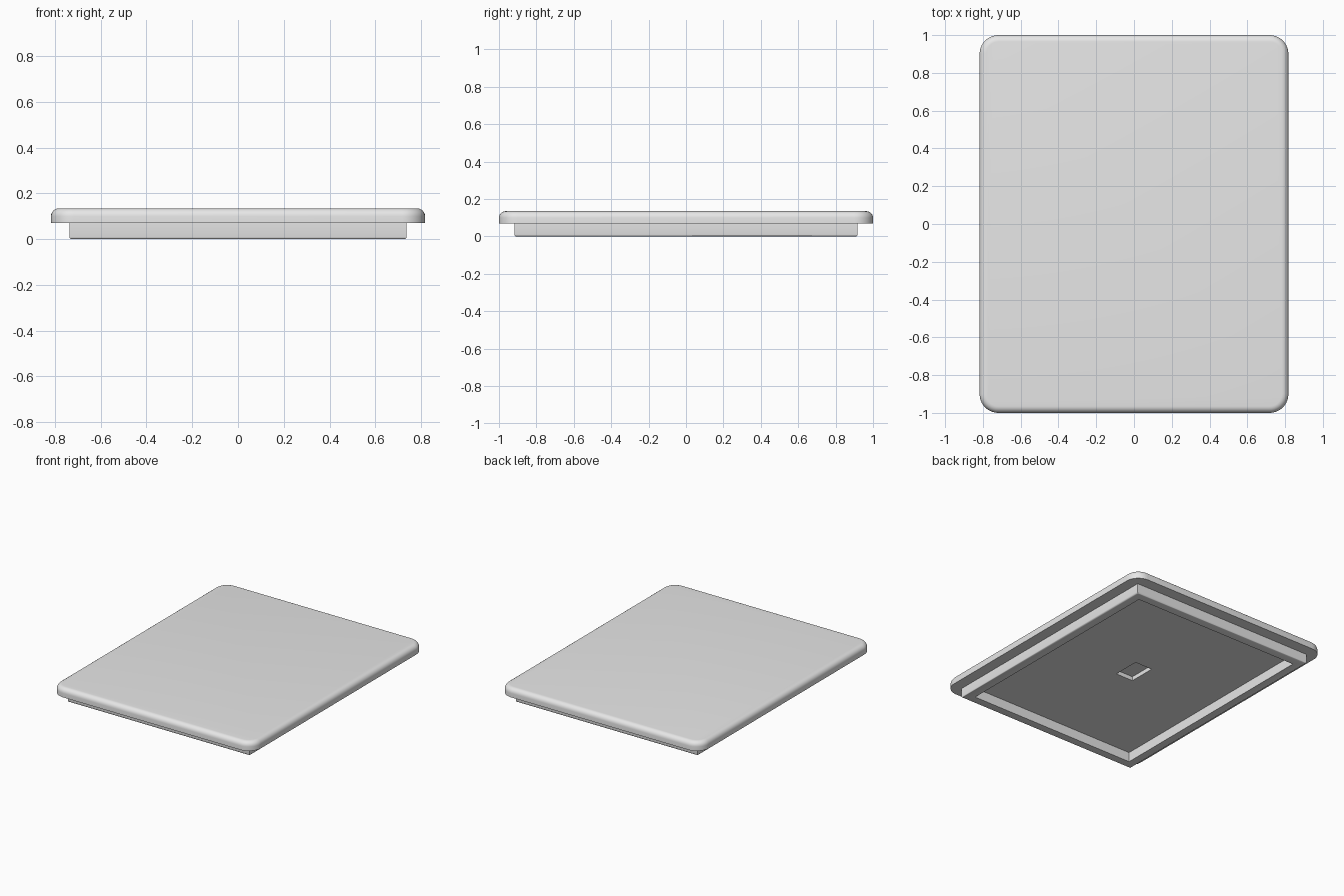
import bpy
import bmesh
from mathutils import Matrix

old = bpy.data.objects.get("Cube")
if old:
    bpy.data.objects.remove(old, do_unlink=True)

# Overall sizes
WIDTH, LENGTH = 1.635, 2.0
SEAM, TOP = 0.07, 0.135
RIM_WIDTH, RIM_LENGTH, WALL = 1.475, 1.835, 0.065

grey = bpy.data.materials.new("plain_grey")
grey.use_nodes = True
grey.diffuse_color = (0.8, 0.8, 0.8, 1)
grey.node_tree.nodes["Principled BSDF"].inputs["Base Color"].default_value = (0.8, 0.8, 0.8, 1)


def box(width, length, bottom, top):
    """Bmesh box centred on x and y."""
    bm = bmesh.new()
    move = Matrix.Translation((0, 0, (bottom + top) / 2))
    size = Matrix.Diagonal((width, length, top - bottom, 1))
    bmesh.ops.create_cube(bm, size=1, matrix=move @ size)
    return bm


def edges_at(bm, z):
    return [e for e in bm.edges if all(abs(v.co.z - z) < 1e-5 for v in e.verts)]


def bevel(bm, edges, radius, segments):
    bmesh.ops.bevel(bm, geom=edges, offset=radius, segments=segments,
                    profile=0.5, affect="EDGES", clamp_overlap=True)


def finish(bm, name):
    bmesh.ops.recalc_face_normals(bm, faces=bm.faces)
    mesh = bpy.data.meshes.new(name)
    bm.to_mesh(mesh)
    bm.free()
    mesh.materials.append(grey)
    obj = bpy.data.objects.new(name, mesh)
    bpy.context.collection.objects.link(obj)
    return obj


def select_only(obj):
    bpy.ops.object.select_all(action="DESELECT")
    obj.select_set(True)
    bpy.context.view_layer.objects.active = obj


# Lid plate with rounded corners and a soft top edge
bm = box(WIDTH, LENGTH, SEAM, TOP)
bevel(bm, [e for e in bm.edges if abs(e.verts[0].co.z - e.verts[1].co.z) > 0.01], 0.1, 10)
bevel(bm, edges_at(bm, TOP), 0.035, 6)
lid = finish(bm, "lid_plate")

# Shallow rectangular pocket in the middle of the underside
cutter = finish(box(0.14, 0.20, SEAM - 0.03, SEAM + 0.03), "pocket_cutter")
cutter.hide_render = True
select_only(lid)
cut = lid.modifiers.new("pocket", "BOOLEAN")
cut.operation, cut.solver, cut.object = "DIFFERENCE", "EXACT", cutter
bpy.ops.object.modifier_apply(modifier=cut.name)
bpy.data.objects.remove(cutter, do_unlink=True)

# Hollow rim under the lid, eased along its lower outside edge
bm = box(RIM_WIDTH, RIM_LENGTH, 0, SEAM)
bevel(bm, edges_at(bm, 0), 0.01, 3)
floor = min(bm.faces, key=lambda f: f.calc_center_median().z)
bmesh.ops.inset_region(bm, faces=[floor], thickness=WALL - 0.01, use_even_offset=True)
inner = bmesh.ops.extrude_face_region(bm, geom=[floor])["geom"]
roof = [g for g in inner if isinstance(g, bmesh.types.BMFace)]
bmesh.ops.translate(bm, vec=(0, 0, SEAM), verts=[g for g in inner if isinstance(g, bmesh.types.BMVert)])
top = max((f for f in bm.faces if f not in roof and abs(f.normal.z) > 0.9),
          key=lambda f: f.calc_center_median().z)
bmesh.ops.delete(bm, geom=roof + [top] + ([floor] if floor.is_valid else []), context="FACES")
rim = finish(bm, "under_rim")

for part in (lid, rim):
    select_only(part)
    bpy.ops.object.shade_smooth_by_angle(angle=0.6)
